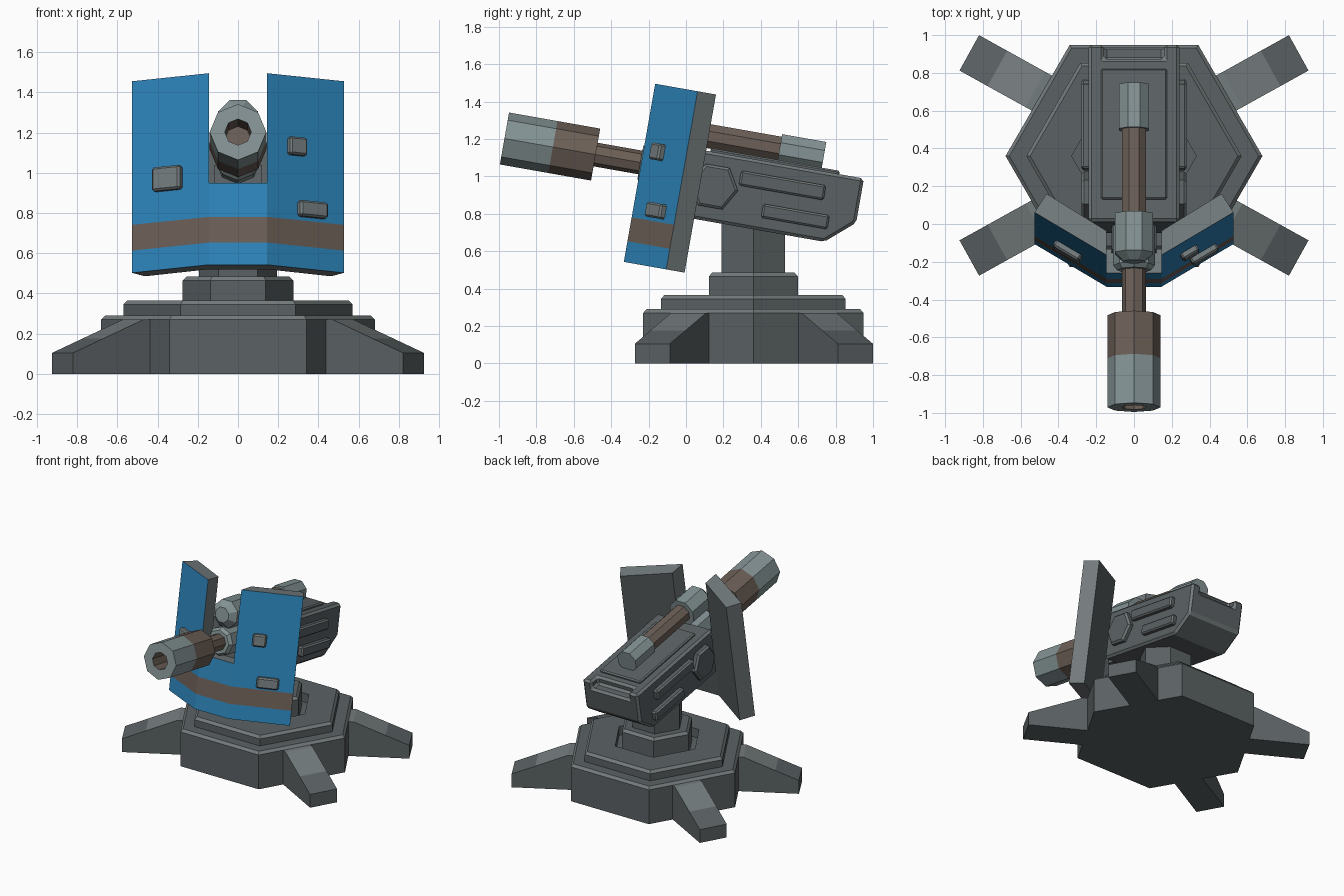
import bpy, bmesh, math
from mathutils import Matrix, Vector

if "Cube" in bpy.data.objects:
    bpy.data.objects.remove(bpy.data.objects["Cube"])

def mat(name, c):
    m = bpy.data.materials.new(name)
    m.diffuse_color = (*c, 1)
    m.use_nodes = True
    m.node_tree.nodes["Principled BSDF"].inputs["Base Color"].default_value = m.diffuse_color
    return m

DARK, MID, LIGHT, BLUE, BROWN = range(5)
MATS = [mat("dark_grey", (.105, .122, .128)), mat("edge_grey", (.175, .2, .205)),
        mat("light_steel", (.23, .29, .295)), mat("blue_paint", (.026, .23, .49)),
        mat("brown_band", (.15, .115, .095))]

# Gun frame: everything above the column is pitched up 10 degrees (local -y is forward)
GUN = Matrix.Translation((0, .36, .9)) @ Matrix.Rotation(math.radians(-10), 4, 'X')
BASE = Matrix.Translation((0, .36, 0))

def finish(name, bm, world):
    bmesh.ops.recalc_face_normals(bm, faces=bm.faces)
    me = bpy.data.meshes.new(name)
    bm.to_mesh(me)
    bm.free()
    for m in MATS:
        me.materials.append(m)
    ob = bpy.data.objects.new(name, me)
    ob.matrix_world = world
    bpy.context.collection.objects.link(ob)
    return ob

def lathe(name, prof, mats, n, world, caps=(DARK, DARK), phase=0):
    """Turn (radius, height) points around z into an n-sided solid with end caps."""
    bm = bmesh.new()
    rings = []
    for r, h in prof:
        rings.append([bm.verts.new((r * math.cos(2 * math.pi * (k + phase) / n),
                                    r * math.sin(2 * math.pi * (k + phase) / n), h)) for k in range(n)])
    for i, (a, b) in enumerate(zip(rings, rings[1:])):
        for k in range(n):
            f = bm.faces.new((a[k], a[(k + 1) % n], b[(k + 1) % n], b[k]))
            f.material_index = mats[i]
    bm.faces.new(rings[0]).material_index = caps[0]
    bm.faces.new(rings[-1]).material_index = caps[1]
    return finish(name, bm, world)

def extrude(name, pts, half, world, m=DARK):
    """Extrude a (y, z) outline along x by +-half."""
    bm = bmesh.new()
    a = [bm.verts.new((-half, y, z)) for y, z in pts]
    b = [bm.verts.new((half, y, z)) for y, z in pts]
    n = len(pts)
    fs = [bm.faces.new(a), bm.faces.new(b)]
    fs += [bm.faces.new((a[i], a[(i + 1) % n], b[(i + 1) % n], b[i])) for i in range(n)]
    for f in fs:
        f.material_index = m
    return finish(name, bm, world)

def box(name, c, size, world, m=DARK, turn=0):
    x, y, z = (s / 2 for s in size)
    w = world @ Matrix.Translation(c) @ Matrix.Rotation(turn, 4, 'Z')
    return extrude(name, [(-y, -z), (y, -z), (y, z), (-y, z)], x, w, m)

def bevel(ob, w, m=MID):
    b = ob.modifiers.new("chamfer", 'BEVEL')
    b.width, b.segments, b.limit_method = w, 1, 'ANGLE'
    b.angle_limit = math.radians(35)
    b.material = m
    return ob

# Hexagonal base with a stepped top and a recess around the pedestal
lathe("base", [(.68, 0), (.68, .27), (.66, .29), (.57, .29), (.57, .345), (.55, .365),
               (.33, .365), (.33, .295)], [DARK, MID, DARK, DARK, MID, DARK, DARK], 6, BASE)
lathe("pedestal", [(.275, .28), (.275, .465), (.255, .485)], [DARK, MID], 6, BASE)
lathe("column", [(.195, .47), (.195, .76)], [DARK], 6, BASE)

# Four sloped legs, upper part of the slope in the paler grey
for sx in (-1, 1):
    for sy in (-1, 1):
        a = math.radians(29)
        d = Vector((-sx * math.cos(a), -sy * math.sin(a), 0))
        world = Matrix.Translation((sx * .872, .363 + sy * .543, 0)) @ d.to_track_quat('Y', 'Z').to_matrix().to_4x4()
        leg = extrude("leg", [(0, 0), (0, .105), (.17, .175), (.4, .27), (.62, .27), (.62, 0)], .107, world)
        for p in leg.data.polygons:
            if p.normal.z > .5 and p.center.y > .2:
                p.material_index = MID

# Gun body with a cut-out at the top rear
body = extrude("gun_body", [(-.385, -.18), (.417, -.18), (.567, -.05), (.567, .19), (-.385, .19)], .24, GUN)
cutter = box("rear_cutter", (0, .56, .2), (.32, .14, .14), GUN)
cutter.hide_render = True
cutter.hide_viewport = True
cutter.display_type = 'WIRE'
cut = body.modifiers.new("rear_cut", 'BOOLEAN')
cut.object, cut.operation, cut.solver = cutter, 'DIFFERENCE', 'EXACT'
bevel(body, .016)
bevel(box("top_panel", (0, .083, .193), (.35, .70, .03), GUN), .008)
box("gun_neck", (0, -.43, -.05), (.24, .16, .2), GUN)

# Side plates and hexagonal trunnion caps
for s in (-1, 1):
    bevel(box("upper_side_plate", (s * .25, .144, .078), (.054, .46, .08), GUN), .01)
    bevel(box("lower_side_plate", (s * .25, .241, -.074), (.054, .36, .075), GUN), .01)
    w = GUN @ Matrix.Translation((s * .2, -.215, .008)) @ Matrix.Rotation(s * math.pi / 2, 4, 'Y')
    lathe("trunnion_cap", [(.13, 0), (.13, .065), (.115, .078)], [DARK, MID], 6, w, phase=.5 * 3)

# Barrel and sight, turned around the gun's long axis (height runs forward)
def tube(name, z, prof, mats, caps, phase=0):
    w = GUN @ Matrix.Translation((0, 0, z)) @ Matrix.Rotation(math.pi / 2, 4, 'X')
    return lathe(name, prof, mats, 8, w, caps, phase)

tube("barrel_sleeve", .067, [(.11, .3), (.11, .6), (.09, .625)], [LIGHT, LIGHT], (LIGHT, LIGHT))
tube("barrel", .067, [(.064, .55), (.064, .9)], [BROWN], (BROWN, BROWN))
tube("muzzle", .067, [(.141, .868), (.141, 1.10), (.141, 1.363), (.066, 1.363), (.066, 1.15)],
     [BROWN, LIGHT, LIGHT, BROWN], (BROWN, BROWN))
tube("sight_tube", .269, [(.07, -.12), (.07, .4)], [BROWN], (BROWN, BROWN), .5)
tube("sight_eyepiece", .269, [(.085, -.335), (.085, -.095)], [LIGHT], (LIGHT, LIGHT), .5)
tube("sight_front", .269, [(.108, .36), (.108, .57), (.06, .615)], [LIGHT, LIGHT], (LIGHT, LIGHT), .5)

# Folded shield: cells in x and z, with the upper middle cell left open for the barrel
FX, FY = (-.527, -.145, .145, .527), (-.39, -.62, -.62, -.39)
BX, BY = (-.463, -.145, .145, .463), (-.29, -.49, -.49, -.29)
ZS = (-.472, -.36, -.23, -.058, .495)
bm = bmesh.new()
front = [[bm.verts.new((x, y, z)) for z in ZS] for x, y in zip(FX, FY)]
back = [[bm.verts.new((x, y, z)) for z in ZS] for x, y in zip(BX, BY)]
cells = {(i, j) for i in range(3) for j in range(4)} - {(1, 3)}

def add(vs, m):
    bm.faces.new(vs).material_index = m

for i, j in cells:
    quad = ((i, j), (i + 1, j), (i + 1, j + 1), (i, j + 1))
    add([front[a][b] for a, b in quad], BROWN if j == 1 else BLUE)
    add([back[a][b] for a, b in quad], DARK)
    for (di, dj), p, q in (((0, -1), 0, 1), ((1, 0), 1, 2), ((0, 1), 2, 3), ((-1, 0), 3, 0)):
        if (i + di, j + dj) not in cells:
            (a, b), (c, d) = quad[p], quad[q]
            add([front[a][b], front[c][d], back[c][d], back[a][b]], MID)
finish("shield", bm, GUN)

# Small blocks on the angled shield panels
for x, z, w, h in ((-.345, -.017, .16, .12), (.288, .139, .1, .09), (.365, -.172, .16, .08)):
    y = -.62 + .602 * (abs(x) - .145)
    bevel(box("shield_block", (x, y, z), (w, .07, h), GUN, MID, math.copysign(math.radians(31), x)), .01)
